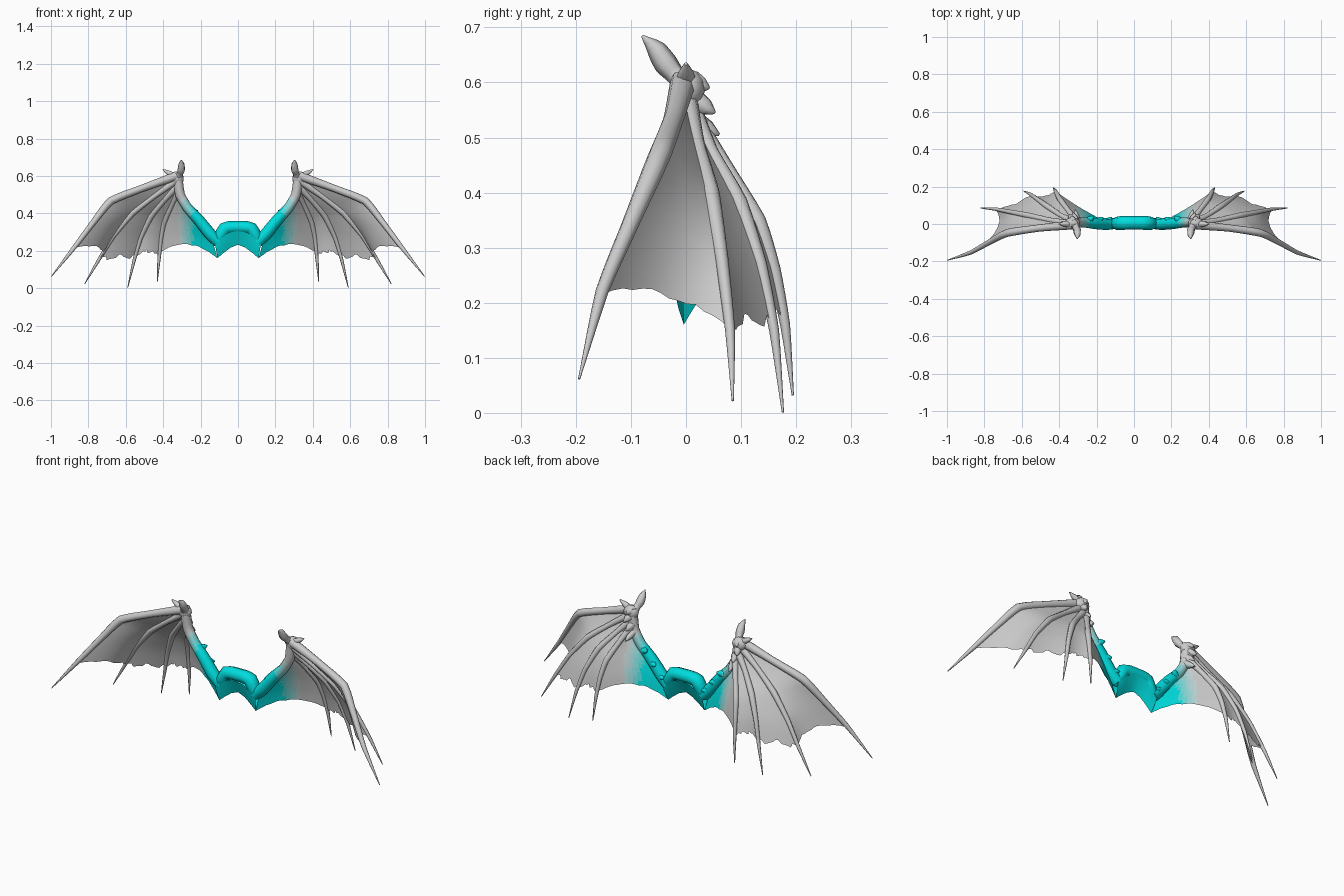
import bpy, bmesh, math, random
from mathutils import Vector

if "Cube" in bpy.data.objects:
    bpy.data.objects.remove(bpy.data.objects["Cube"])

random.seed(4)
STEPS = 8
TEAL, GREY = Vector((0.0, 0.72, 0.73)), Vector((0.66, 0.66, 0.66))

# Teal fades to plain grey towards the wing
fade = []
for i in range(STEPS):
    m = bpy.data.materials.new("teal_fade_%d" % i)
    m.diffuse_color = (*TEAL.lerp(GREY, i / STEPS), 1)
    m.use_nodes = True
    m.node_tree.nodes["Principled BSDF"].inputs["Base Color"].default_value = m.diffuse_color
    fade.append(m)


def at(pts, t):
    """Point (x, y, z, radius) at t in 0..1, between a smooth curve and a polyline."""
    p = [Vector(q) for q in pts]
    p = [p[0] * 2 - p[1]] + p + [p[-1] * 2 - p[-2]]
    n = len(pts) - 1
    i = min(int(t * n), n - 1)
    u = t * n - i
    a, b, c, d = p[i:i + 4]
    smooth = 0.5 * (2 * b + (c - a) * u + (2 * a - 5 * b + 4 * c - d) * u ** 2
                    + (3 * b - a - 3 * c + d) * u ** 3)
    return smooth.lerp(b.lerp(c, u), .55)


def finish(name, bm, angle=70):
    """Make the object, tint it by distance from the middle and mirror it."""
    bmesh.ops.remove_doubles(bm, verts=bm.verts, dist=0.0005)
    bmesh.ops.recalc_face_normals(bm, faces=bm.faces)
    me = bpy.data.meshes.new(name)
    teal = any(abs(f.calc_center_median().x) < 0.31 and f.calc_center_median().z < 0.54
               for f in bm.faces)
    if teal:
        for m in fade + [None]:
            me.materials.append(m)
        for f in bm.faces:
            c = f.calc_center_median()
            k = (c.x - 0.23 + max(0, c.z - 0.46)) / 0.09 * STEPS
            f.material_index = max(0, min(STEPS, int(k)))
    bm.to_mesh(me)
    bm.free()
    ob = bpy.data.objects.new(name, me)
    bpy.context.collection.objects.link(ob)
    mod = ob.modifiers.new("mirror", 'MIRROR')
    mod.use_clip = True
    bpy.ops.object.select_all(action='DESELECT')
    ob.select_set(True)
    bpy.context.view_layer.objects.active = ob
    bpy.ops.object.shade_smooth_by_angle(angle=math.radians(angle))
    return ob


def tube(name, pts, sides=8, rings=20, flat=1.0, start_cap=True):
    """Tapered limb along a curve."""
    bm = bmesh.new()
    loops = []
    for i in range(rings + 1):
        t = i / rings
        p = at(pts, t)
        d = (at(pts, min(1, t + .01)) - at(pts, max(0, t - .01))).to_3d().normalized()
        u = Vector((0, 1, 0))
        u = (u - d * u.dot(d)).normalized()
        v = d.cross(u)
        r = max(p.w, 0.0015)
        loops.append([bm.verts.new(p.to_3d() + u * r * math.cos(a) + v * r * flat * math.sin(a))
                      for a in (2 * math.pi * k / sides for k in range(sides))])
    for a, b in zip(loops, loops[1:]):
        for k in range(sides):
            bm.faces.new((a[k], a[k - 1], b[k - 1], b[k]))
    if start_cap:
        bm.faces.new(loops[0])
    bm.faces.new(loops[-1])
    return finish(name, bm)


def panel(name, rib_a, end_a, rib_b, end_b, scallop, bulge, tatter, cols=14, rows=14):
    """Membrane stretched between two ribs with a scalloped, torn lower edge."""
    bm = bmesh.new()
    grid = []
    for j in range(cols + 1):
        s = j / cols
        hump = 4 * s * (1 - s)
        cut = 1 - scallop * hump + (random.uniform(-tatter, tatter) if 0 < j < cols else 0)
        col = []
        for i in range(rows + 1):
            t = i / rows * cut
            p = at(rib_a, t * end_a).to_3d().lerp(at(rib_b, t * end_b).to_3d(), s)
            p += Vector(bulge) * hump * t * t
            col.append(bm.verts.new(p))
        grid.append(col)
    for a, b in zip(grid, grid[1:]):
        for i in range(rows):
            bm.faces.new((a[i], a[i + 1], b[i + 1], b[i]))
    return finish(name, bm)


# Finger bones: x, y, z, radius
lead = [(.33, -.005, .6, .024), (.51, -.022, .535, .019), (.68, -.048, .467, .021),
        (.775, -.098, .35, .016), (.872, -.152, .222, .012), (.998, -.194, .062, .002)]
second = [(.33, 0, .575, .02), (.45, .02, .49, .014), (.565, .045, .4, .016),
          (.665, .065, .28, .012), (.745, .08, .15, .009), (.82, .085, .022, .002)]
third = [(.32, .01, .55, .02), (.39, .045, .475, .014), (.465, .095, .385, .016),
         (.52, .135, .27, .012), (.555, .16, .15, .009), (.59, .176, .001, .002)]
fourth = [(.31, .015, .53, .02), (.35, .07, .45, .014), (.395, .13, .35, .015),
          (.412, .16, .26, .012), (.422, .18, .16, .009), (.432, .194, .032, .002)]
for nm, pts in (("lead_finger", lead), ("second_finger", second),
                ("third_finger", third), ("fourth_finger", fourth)):
    tube(nm, pts)

# Wing arm and shoulder arch
arm = [(.105, .003, .245, .03), (.15, 0, .29, .032), (.21, .003, .365, .03),
       (.27, .008, .43, .026), (.31, .008, .5, .026), (.325, .003, .61, .026)]
tube("wing_arm", arm)
arch = [(0, .006, .325, .036), (.035, .006, .325, .036), (.072, .005, .318, .037),
        (.097, .003, .275, .034), (.118, .002, .235, .02)]
tube("shoulder_arch", arch, rings=8, flat=.95, start_cap=False)

# Membranes; the arm rim runs down the forearm to the elbow point
arm_rim = [(.32, .01, .55, 0), (.3, .008, .47, 0), (.21, 0, .36, 0),
           (.14, -.008, .26, 0), (.11, -.004, .16, 0)]
panel("outer_membrane", lead, .81, second, .8, .03, (-.07, .005, .015), .012)
panel("middle_membrane", second, .8, third, .78, .03, (-.005, -.01, 0), .03)
panel("inner_membrane", third, .77, fourth, .76, .05, (0, -.015, 0), .025)
panel("arm_membrane", fourth, .74, arm_rim, 1, .11, (0, -.005, .02), .01)

# Aprons hanging under the arch, front and back
for nm, y in (("front_apron", -.028), ("back_apron", .036)):
    top = [(0, y, .305, 0), (.05, y, .297, 0), (.09, y * .9, .265, 0), (.125, y * .8, .25, 0)]
    low = [(0, .0, .232, 0), (.04, .0, .216, 0), (.08, -.002, .186, 0), (.11, -.004, .16, 0)]
    panel(nm, top, 1, low, 1, 0, (0, y * .15, 0), 0, cols=3, rows=6)

# Leaf-shaped thumb claw on the wrist
tube("thumb_claw", [(.318, .005, .59, .026), (.31, -.018, .612, .018), (.304, -.036, .633, .022),
                    (.302, -.054, .66, .018), (.304, -.08, .685, .002)], sides=6, rings=12)

# Wrist knuckle
bm = bmesh.new()
bmesh.ops.create_icosphere(bm, subdivisions=2, radius=1)
for v in bm.verts:
    v.co = Vector((.33 + v.co.x * .042, .005 + v.co.y * .03, .588 + v.co.z * .037))
finish("wrist_knuckle", bm)

# Bony spurs at the wrist and down the back of the arm
spurs = [((.35, 0, .605), (.402, .0, .634), .018), ((.325, .015, .6), (.335, .042, .59), .022),
         ((.33, .02, .565), (.345, .052, .545), .022), ((.315, .02, .525), (.325, .06, .505), .022),
         ((.305, .02, .49), (.315, .077, .458), .02), ((.24, .02, .405), (.215, .042, .415), .02),
         ((.19, .015, .345), (.165, .035, .345), .02), ((.14, .015, .285), (.118, .035, .288), .018)]
for i, (a, b, r) in enumerate(spurs):
    mid = Vector(a).lerp(Vector(b), .5)
    tube("bone_spur_%d" % (i + 1), [(*a, r), (*mid, r * .75), (*b, .003)], sides=6, rings=4)
